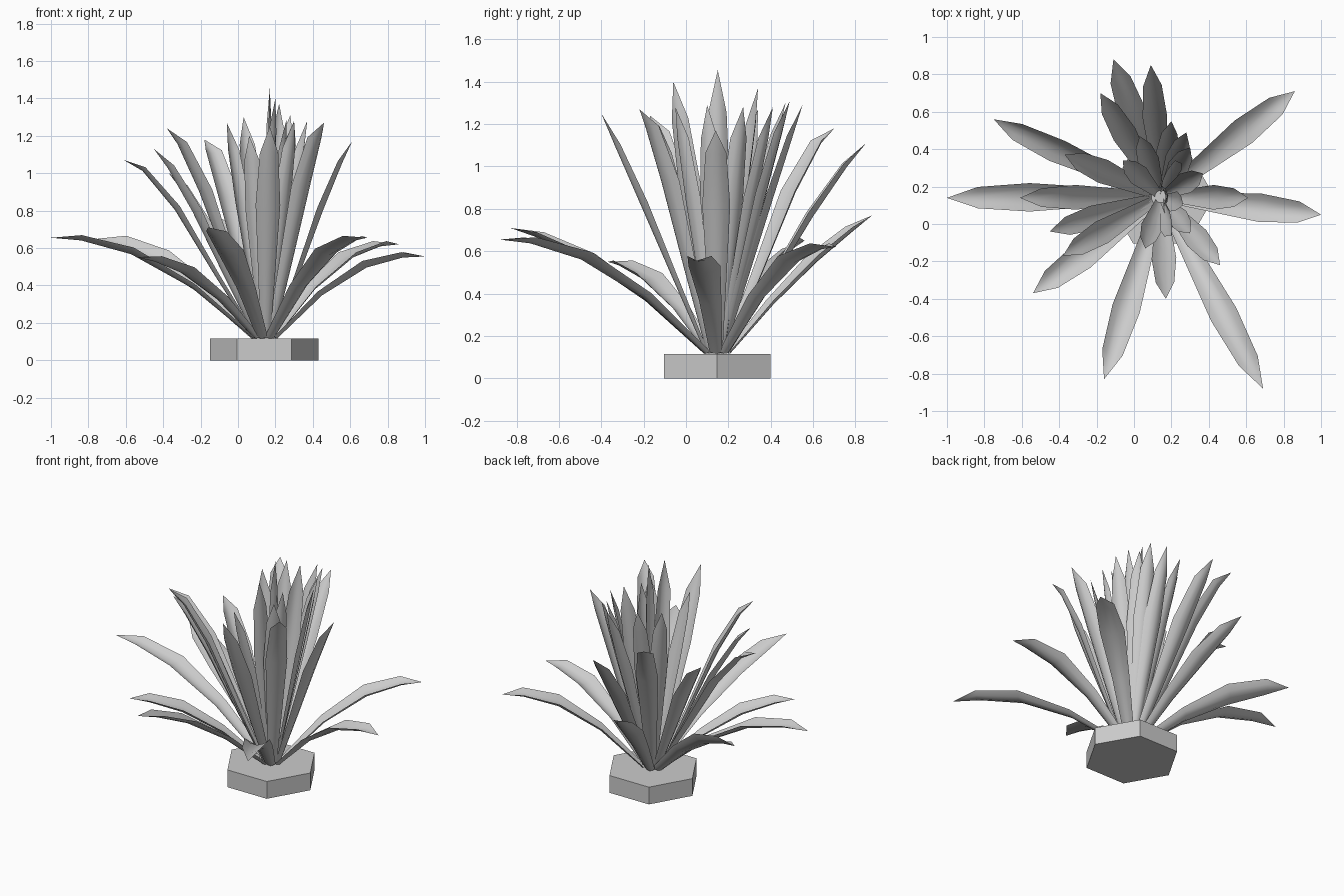
import bpy, math
from mathutils import Vector, Matrix

if "Cube" in bpy.data.objects:
    bpy.data.objects.remove(bpy.data.objects["Cube"])

CX, CY, Z0 = 0.145, 0.147, 0.12

# hexagonal base block
bpy.ops.mesh.primitive_cylinder_add(vertices=6, radius=0.29, depth=0.115,
                                    location=(0.14, 0.147, 0.0575),
                                    rotation=(0, 0, math.radians(30)))
bpy.context.object.name = "base_block"


def leaf(name, tip, bend, power, width, offset, roll=0):
    """Channelled blade from the crown to the tip, arching by bend."""
    tip = Vector(tip)
    out = Vector((tip.x - CX, tip.y - CY, 0)).normalized()
    start = Vector((CX, CY, Z0)) + out * offset
    span = tip - start
    flat_side = Vector((-out.y, out.x, 0))

    def path(s):
        p = start + span * s
        p.z += span.z * bend * s ** power * (1 - s)
        return p

    rows = [(0, 0.4), (0.3, 0.7), (0.6, 1.0), (0.85, 0.75)]
    cols = [-1, -0.55, 0, 0.55, 1]
    verts, faces = [], []
    for s, k in rows:
        tangent = (path(s + 0.02) - path(max(s - 0.02, 0))).normalized()
        side = Matrix.Rotation(math.radians(roll), 3, tangent) @ flat_side
        up = tangent.cross(side)
        w = width * k
        for c in cols:
            verts.append(path(s) + side * w * c + up * w * 0.5 * (c * c - 0.4))
    n = len(cols)
    for r in range(len(rows) - 1):
        for c in range(n - 1):
            a = r * n + c
            faces.append((a, a + 1, a + n + 1, a + n))
    verts.append(tip)
    last = (len(rows) - 1) * n
    for c in range(n - 1):
        faces.append((last + c, last + c + 1, len(verts) - 1))
    mesh = bpy.data.meshes.new(name)
    mesh.from_pydata([tuple(v) for v in verts], [], faces)
    for p in mesh.polygons:
        p.use_smooth = True
    ob = bpy.data.objects.new(name, mesh)
    bpy.context.collection.objects.link(ob)


# low drooping leaves: tip x, y, z, bend (and roll)
low = [
    (-1.0, 0.14, 0.655, 1.15), (1.0, 0.05, 0.555, 1.3),
    (0.86, 0.71, 0.62, 1.2), (0.69, -0.88, 0.655, 1.1),
    (-0.16, -0.83, 0.71, 0.7), (-0.75, 0.56, 0.65, 0.8, -30),
    (-0.54, -0.37, 0.55, 1.0), (-0.11, 0.88, 0.77, 0.35),
]
# mid leaves leaning outward
mid = [
    (-0.61, 0.14, 1.07, 0.9), (0.61, 0.14, 1.17, 0.4),
    (0.46, -0.22, 1.27, 0.7), (0.17, -0.40, 1.25, 0.15),
    (-0.45, -0.04, 1.13, 0.5), (-0.38, -0.17, 1.24, 0.7),
    (-0.37, 0.37, 1.0, 0.6), (-0.18, 0.70, 1.18, 0.8),
    (0.09, 0.85, 1.11, 0.4),
]
# upright heart leaves
heart = [
    (0.20, 0.55, 1.29, 0.2), (-0.06, 0.34, 1.27, 0.2),
    (0.03, 0.47, 1.30, 0.2), (0.28, 0.49, 1.31, 0.2),
    (0.30, 0.41, 1.28, 0.2), (0.37, 0.27, 1.28, 0.2),
    (0.17, 0.15, 1.455, 0.0), (0.20, -0.06, 1.40, 0.1, 50),
    (0.22, 0.34, 1.37, 0.1, 50), (0.26, 0.10, 1.29, 0.1),
    (0.30, -0.05, 1.28, 0.2), (0.06, -0.13, 1.20, 0.2),
]
for kind, group, power, width, offset in (("low", low, 1.1, 0.076, 0.06),
                                          ("mid", mid, 2, 0.066, 0.05),
                                          ("heart", heart, 2, 0.058, 0.03)):
    for i, (x, y, z, b, *roll) in enumerate(group):
        leaf(f"{kind}_leaf_{i + 1}", (x, y, z), b, power, width, offset, *roll)
